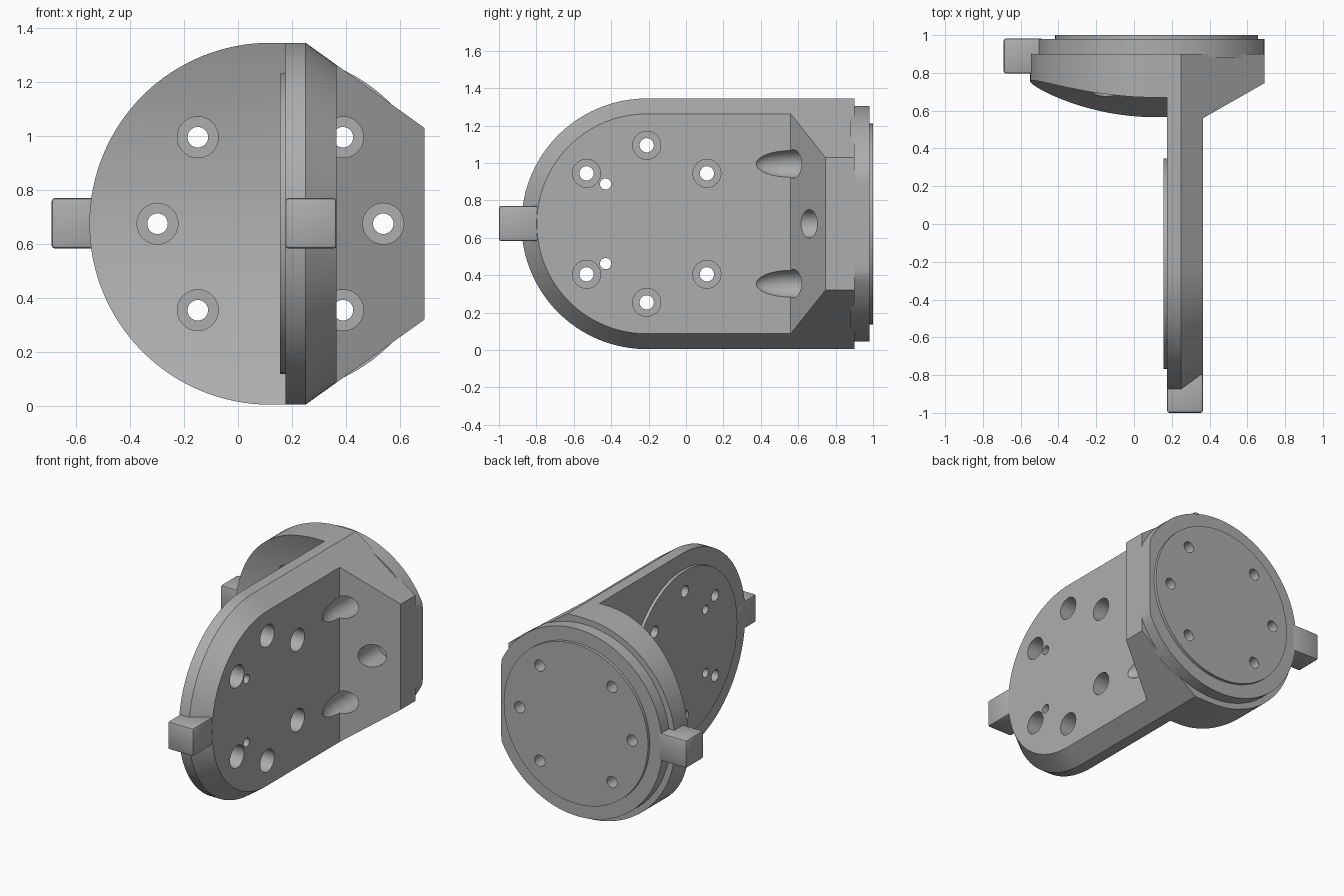
import bpy, bmesh, math
from mathutils import Vector

cube = bpy.data.objects.get("Cube")
if cube:
    bpy.data.objects.remove(cube, do_unlink=True)

grey = bpy.data.materials.new("machined_grey")
grey.use_nodes = True
colour = (0.42, 0.42, 0.42, 1)
grey.diffuse_color = colour
grey.node_tree.nodes["Principled BSDF"].inputs["Base Color"].default_value = colour

MID = 0.675      # height of both joint axes
HUB_X = 0.12     # rear joint axis
ARM_Y = -0.21    # side joint axis
RAD = 0.67
SLOPE = 0.716    # shared chamfer slope


def loft(name, rings):
    """Solid made by bridging rings of equal length and capping the ends."""
    bm = bmesh.new()
    loops = [[bm.verts.new(p) for p in ring] for ring in rings]
    n = len(loops[0])
    for a, b in zip(loops, loops[1:]):
        for i in range(n):
            j = (i + 1) % n
            bm.faces.new((a[i], a[j], b[j], b[i]))
    bm.faces.new(loops[0])
    bm.faces.new(loops[-1])
    bmesh.ops.recalc_face_normals(bm, faces=bm.faces)
    mesh = bpy.data.meshes.new(name)
    bm.to_mesh(mesh)
    bm.free()
    obj = bpy.data.objects.new(name, mesh)
    bpy.context.collection.objects.link(obj)
    mesh.materials.append(grey)
    return obj


def lathe(name, axis, a, b, profile, sides=32, limit=9.0):
    """Stepped round solid; profile is (radius, position along axis)."""
    rings = []
    for r, t in profile:
        ring = []
        for i in range(sides):
            ang = math.tau * i / sides
            u, v = a + r * math.cos(ang), b + r * math.sin(ang)
            ring.append((t, u, v) if axis == "x" else (min(u, limit), t, v))
        rings.append(ring)
    return loft(name, rings)


def select(obj):
    bpy.ops.object.select_all(action="DESELECT")
    obj.select_set(True)
    bpy.context.view_layer.objects.active = obj


def cut(obj, cutters):
    select(obj)
    for c in cutters:
        mod = obj.modifiers.new("cut", "BOOLEAN")
        mod.operation = "DIFFERENCE"
        mod.solver = "EXACT"
        mod.object = c
        bpy.ops.object.modifier_apply(modifier=mod.name)


def block(name, lo, hi):
    rings = [[(lo[0], lo[1], z), (hi[0], lo[1], z), (hi[0], hi[1], z), (lo[0], hi[1], z)]
             for z in (lo[2], hi[2])]
    obj = loft(name, rings)
    mod = obj.modifiers.new("soft_edges", "BEVEL")
    mod.width = 0.012
    mod.segments = 2
    select(obj)
    bpy.ops.object.modifier_apply(modifier=mod.name)
    return obj


# Side plate: rounded front end and chamfered outer edge
def plate_ring(x, r):
    arc = [math.pi * (0.5 + i / 48) for i in range(49)]
    pts = [(x, ARM_Y + r * math.cos(t), MID + r * math.sin(t)) for t in arc]
    return pts + [(x, 0.88, MID - r), (x, 0.88, MID + r)]


side_plate = loft("side_plate", [plate_ring(0.175, RAD), plate_ring(0.25, RAD),
                                 plate_ring(0.365, RAD - 0.115 * SLOPE)])


# Rear hub body: round on one side, tapered on the other
def hub_ring(y):
    arc = [math.pi * (0.5 + i / 64) for i in range(65)]
    pts = [(HUB_X + RAD * math.cos(t), y, MID + RAD * math.sin(t)) for t in arc]
    end = RAD - 0.44 * SLOPE
    return pts + [(0.25, y, MID - RAD), (0.69, y, MID - end),
                  (0.69, y, MID + end), (0.25, y, MID + RAD)]


hub_body = loft("hub_body", [hub_ring(0.5), hub_ring(0.9)])


# Hollowed front of the hub
def hollow_ring(x):
    pts = [(x, 0.3, MID - 0.8)]
    for i in range(41):
        z = -0.8 + i * 0.04
        pts.append((x, 0.755 + 0.078 * z - 0.306 * z * z, MID + z))
    return pts + [(x, 0.3, MID + 0.8)]


hollow = loft("hollow_cutter", [hollow_ring(-0.9), hollow_ring(0.175)])

# Sloped shoulder beside the plate
shoulder = loft("shoulder_cutter", [
    [(0.365, 0.4, z), (0.365, 0.56, z), (0.69, 0.745, z), (0.8, 0.807, z), (0.8, 0.4, z)]
    for z in (-0.2, 1.6)])
cut(hub_body, [hollow, shoulder])

# Stepped discs on the back and the inner face of the plate
hub_step = lathe("hub_step", "y", HUB_X, MID, [(0.63, 0.88), (0.63, 0.98)], 96, 0.69)
hub_flange = lathe("hub_flange", "y", HUB_X, MID, [(0.537, 0.96), (0.537, 1.0)], 96)
arm_flange = lathe("arm_flange", "x", ARM_Y, MID, [(0.557, 0.155), (0.557, 0.19)], 96)

# Counterbored screw holes around both axes
hub_bores, arm_bores = [], []
for k in range(6):
    ang = (0, 50, 130, 180, 230, 310)[k]
    u = 0.418 * math.cos(math.radians(ang))
    v = 0.418 * math.sin(math.radians(ang))
    profile = [(0.076, 0.35)]
    if u > 0:
        profile = [(0.076 * math.sin(s * math.pi / 16), 0.565 - 0.2 * math.cos(s * math.pi / 16))
                   for s in range(1, 9)]
    profile += [(0.076, 0.83), (0.038, 0.83), (0.038, 1.1)]
    hub_bores.append(lathe("hub_bore", "y", HUB_X + u, MID + v, profile))

    ang = math.radians((40, 90, 140, 220, 270, 320)[k])
    arm_bores.append(lathe("arm_bore", "x", ARM_Y + 0.42 * math.cos(ang),
                           MID + 0.42 * math.sin(ang),
                           [(0.038, 0.1), (0.038, 0.25), (0.075, 0.25), (0.075, 0.5)]))

# Small dowel holes
for s in (-1, 1):
    arm_bores.append(lathe("dowel_bore", "x", -0.43, MID + 0.213 * s,
                           [(0.03, 0.1), (0.03, 0.5)], 24))

right_bores = [hub_bores[i] for i in (1, 5)]
cut(side_plate, arm_bores + right_bores)
cut(arm_flange, arm_bores)
for part in (hub_body, hub_step, hub_flange):
    cut(part, hub_bores)
for helper in [hollow, shoulder] + hub_bores + arm_bores:
    bpy.data.objects.remove(helper, do_unlink=True)

# Stop lugs
front_lug = block("front_lug", (0.175, -1.0, 0.583), (0.365, -0.79, 0.77))
side_lug = block("side_lug", (-0.69, 0.797, 0.583), (-0.48, 0.982, 0.77))

# Smooth curved surfaces, keep hard edges
for part in (side_plate, hub_body, hub_step, hub_flange, arm_flange, front_lug, side_lug):
    select(part)
    bpy.ops.object.shade_smooth_by_angle(angle=math.radians(25))
